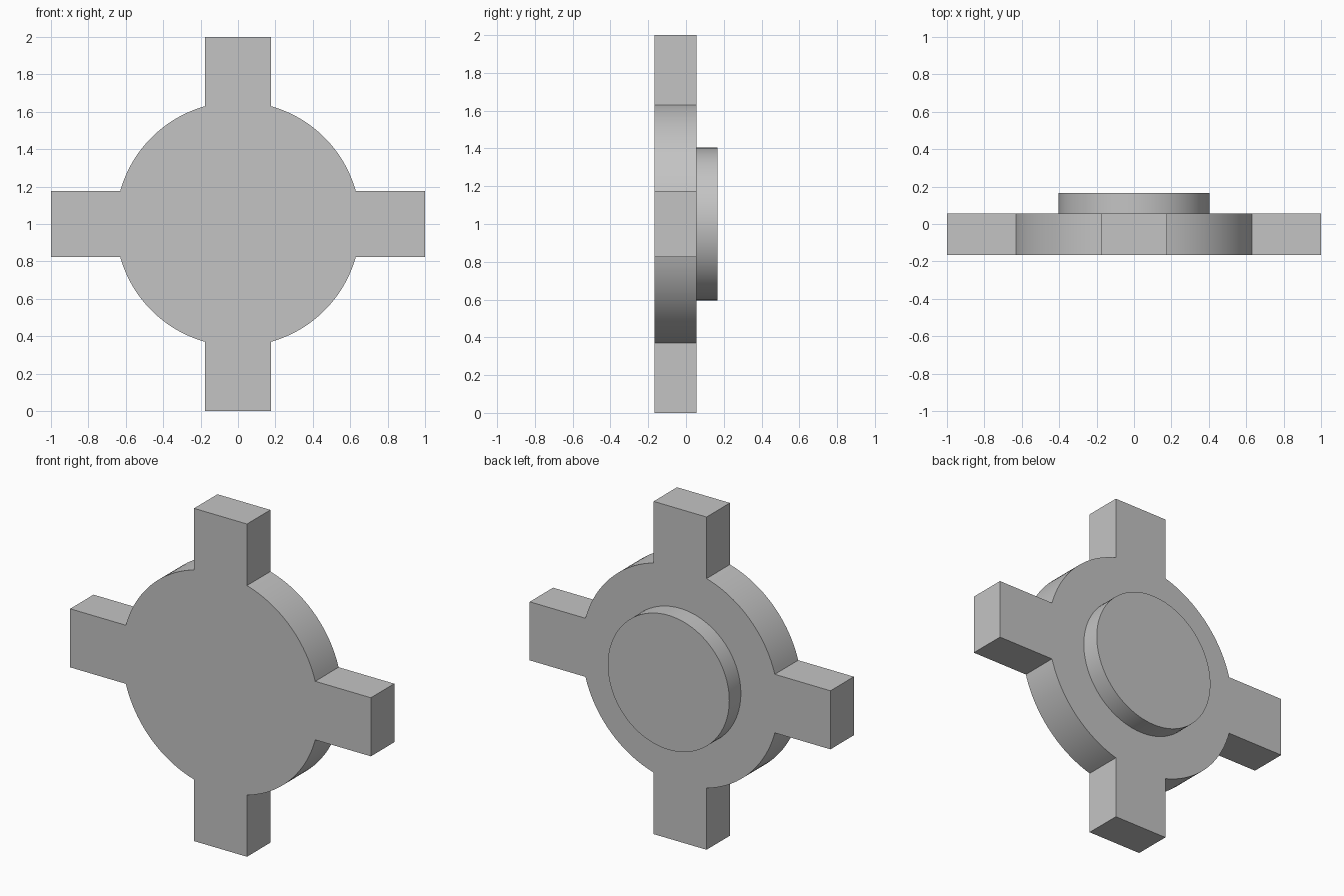
import bpy, bmesh, math
from mathutils import Vector

cube = bpy.data.objects.get("Cube")
if cube:
    bpy.data.objects.remove(cube, do_unlink=True)

GREY = (0.55, 0.55, 0.55, 1.0)
grey = bpy.data.materials.new("plain_grey")
grey.use_nodes = True
grey.diffuse_color = GREY
grey.node_tree.nodes["Principled BSDF"].inputs["Base Color"].default_value = GREY

CENTRE_Z = 1.0


def extruded_plate(name, outline, y_front, y_back):
    """Extrude an (x, z) outline from y_front to y_back."""
    bm = bmesh.new()
    verts = [bm.verts.new((x, y_front, z + CENTRE_Z)) for x, z in outline]
    face = bm.faces.new(verts)
    result = bmesh.ops.extrude_face_region(bm, geom=[face], use_keep_orig=True)
    moved = [g for g in result["geom"] if isinstance(g, bmesh.types.BMVert)]
    bmesh.ops.translate(bm, verts=moved, vec=Vector((0, y_back - y_front, 0)))
    bmesh.ops.recalc_face_normals(bm, faces=bm.faces)
    mesh = bpy.data.meshes.new(name)
    bm.to_mesh(mesh)
    bm.free()
    mesh.materials.append(grey)
    obj = bpy.data.objects.new(name, mesh)
    bpy.context.collection.objects.link(obj)
    bpy.ops.object.select_all(action="DESELECT")
    obj.select_set(True)
    bpy.context.view_layer.objects.active = obj
    bpy.ops.object.shade_smooth_by_angle(angle=math.radians(30))
    return obj


def arc(radius, start, end, steps):
    angles = [start + (end - start) * i / steps for i in range(steps + 1)]
    return [(radius * math.cos(a), radius * math.sin(a)) for a in angles]


# Disc with four square arms, one quarter of the outline at a time
disc_radius, half_width, reach = 0.654, 0.176, 1.0
root = math.asin(half_width / disc_radius)
quarter = [(reach, -half_width), (reach, half_width)]
quarter += arc(disc_radius, root, math.pi / 2 - root, 24)
outline = []
for turn in range(4):
    c, s = round(math.cos(turn * math.pi / 2)), round(math.sin(turn * math.pi / 2))
    outline += [(x * c - z * s, x * s + z * c) for x, z in quarter]
extruded_plate("four_armed_disc", outline, -0.166, 0.056)

# Round boss on the back
extruded_plate("back_boss", arc(0.404, 0, math.tau, 96)[:-1], 0.056, 0.166)
